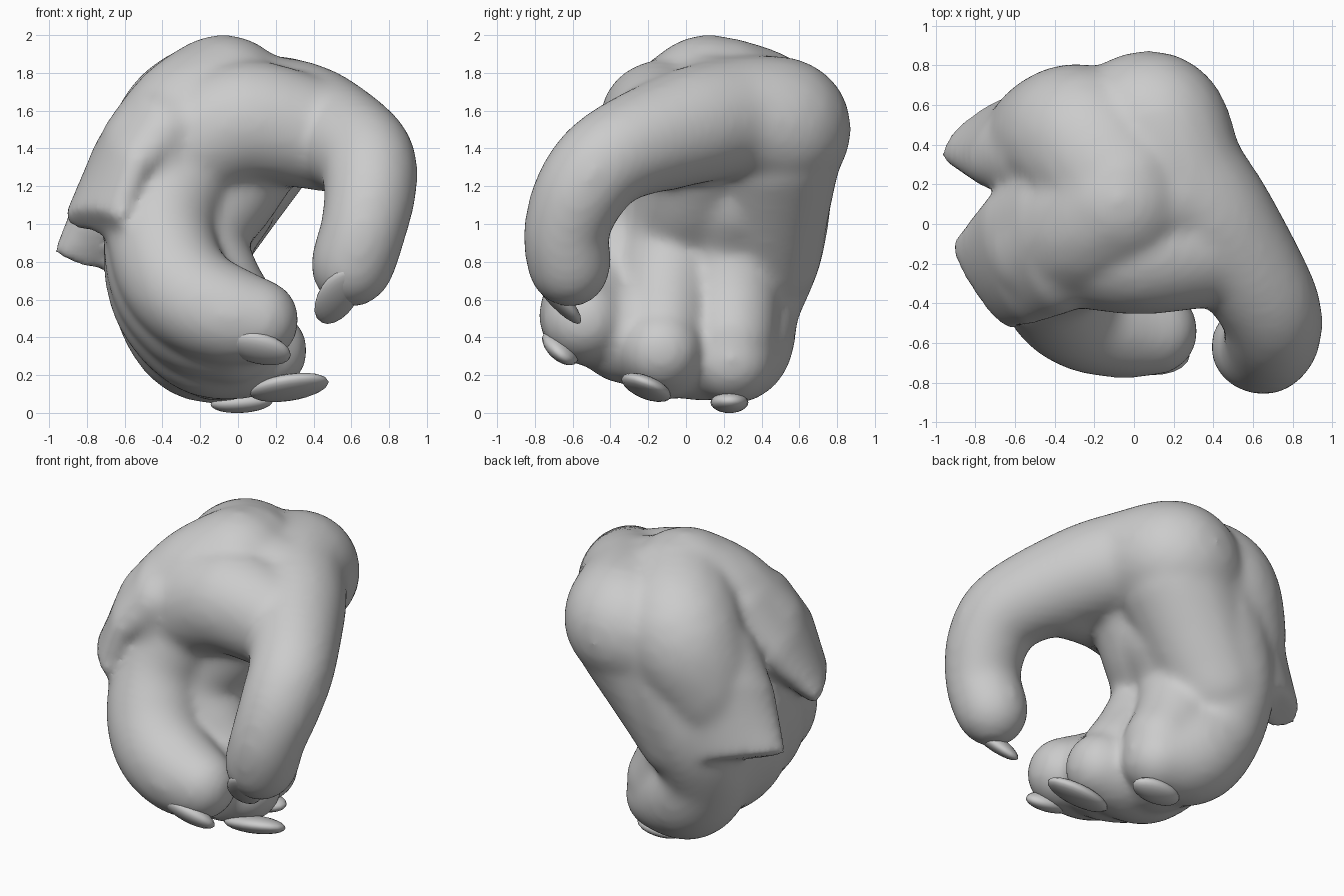
import bpy, bmesh
from math import sin, cos, tau
from mathutils import Vector, Matrix


def link(name, bm):
    mesh = bpy.data.meshes.new(name)
    bm.to_mesh(mesh)
    bm.free()
    ob = bpy.data.objects.new(name, mesh)
    bpy.context.collection.objects.link(ob)
    return ob


def limb(bm, pts, steps=6):
    # chain of balls along a smooth path; each point is x, y, z, radius
    p = [Vector(q) for q in pts]
    p = [p[0]] + p + [p[-1]]
    for i in range(1, len(p) - 2):
        a, b, c, d = p[i - 1:i + 3]
        for k in range(steps + (i == len(p) - 3)):
            t = k / steps
            q = 0.5 * (2 * b + (c - a) * t + (2 * a - 5 * b + 4 * c - d) * t * t
                       + (3 * b - a - 3 * c + d) * t ** 3)
            bmesh.ops.create_icosphere(bm, subdivisions=3, radius=q[3],
                                       matrix=Matrix.Translation(q[:3]))


def flap(bm, stations, n=24):
    # lofted flattened tube; each station is centre, half-width vector, half thickness
    rings = []
    axis = Vector(stations[-1][0]) - Vector(stations[0][0])
    for c, w, t in stations:
        w = Vector(w)
        nrm = axis.cross(w).normalized() * t
        rings.append([bm.verts.new(Vector(c) + w * cos(tau * k / n) + nrm * sin(tau * k / n))
                      for k in range(n)])
    faces = [bm.faces.new((r[k], r[(k + 1) % n], s[(k + 1) % n], s[k]))
             for r, s in zip(rings, rings[1:]) for k in range(n)]
    faces += [bm.faces.new(rings[0][::-1]), bm.faces.new(rings[-1])]
    bmesh.ops.recalc_face_normals(bm, faces=faces)


hand = bmesh.new()
# palm: front lobe, rear lobe, web, heel and inner pads
limb(hand, [(-0.08, 0.12, 1.62, 0.385), (-0.24, 0.0, 1.53, 0.37), (-0.42, -0.12, 1.36, 0.33)])
limb(hand, [(-0.08, 0.2, 1.6, 0.39), (-0.26, 0.42, 1.5, 0.385), (-0.42, 0.42, 1.25, 0.33),
            (-0.5, 0.42, 1.0, 0.23)])
limb(hand, [(-0.25, -0.1, 1.42, 0.33), (0.05, -0.13, 1.54, 0.33), (0.46, -0.12, 1.46, 0.29)])
limb(hand, [(-0.1, 0.1, 1.58, 0.38), (0.22, 0.15, 1.55, 0.33)])
limb(hand, [(0.04, 0.46, 1.4, 0.37), (-0.13, 0.43, 1.12, 0.34), (-0.3, 0.4, 0.85, 0.32)])
limb(hand, [(0.05, 0.1, 1.45, 0.34), (-0.08, 0.05, 1.2, 0.31), (-0.23, -0.05, 0.94, 0.28),
            (-0.13, -0.1, 0.68, 0.26), (0.02, -0.12, 0.47, 0.24)])
limb(hand, [(-0.1, 0.25, 1.15, 0.32), (-0.2, 0.22, 0.9, 0.28), (-0.14, 0.24, 0.62, 0.26),
            (-0.02, 0.24, 0.4, 0.24)])
# thumb with its rear joint
limb(hand, [(0.0, 0.48, 1.47, 0.37), (0.11, 0.49, 1.52, 0.37), (0.24, 0.26, 1.56, 0.325),
            (0.42, 0.0, 1.51, 0.31), (0.66, -0.37, 1.37, 0.265), (0.7, -0.54, 1.2, 0.25),
            (0.665, -0.63, 0.98, 0.23), (0.61, -0.62, 0.8, 0.225), (0.59, -0.61, 0.75, 0.19)])
# front, middle and back fingers, with fillers that soften the grooves between them
fingers = [
    [(-0.25, -0.05, 1.42, 0.33), (-0.4, -0.22, 1.05, 0.29), (-0.37, -0.36, 0.78, 0.29),
     (-0.25, -0.46, 0.61, 0.285), (-0.07, -0.51, 0.52, 0.27), (0.1, -0.54, 0.49, 0.225)],
    [(-0.25, 0.1, 1.35, 0.33), (-0.42, 0.0, 0.95, 0.29), (-0.39, -0.05, 0.62, 0.29),
     (-0.2, -0.1, 0.39, 0.29), (0.0, -0.12, 0.33, 0.26), (0.15, -0.13, 0.33, 0.22)],
    [(-0.15, 0.43, 1.35, 0.36), (-0.27, 0.43, 1.1, 0.34), (-0.37, 0.41, 0.85, 0.31),
     (-0.37, 0.32, 0.58, 0.29), (-0.22, 0.27, 0.37, 0.3), (0.0, 0.24, 0.28, 0.23)],
]
for f in fingers:
    limb(hand, f)
for f, g in zip(fingers, fingers[1:]):
    limb(hand, [(Vector(a) + Vector(b)) / 2 + Vector((0, 0, 0, 0.01)) for a, b in zip(f[:5], g[:5])])
# two flaps at the wrist
flap(hand, [((-0.1, 0.08, 1.62), (0.05, -0.38, 0), 0.3), ((-0.4, -0.06, 1.51), (0.07, -0.39, 0), 0.26),
            ((-0.62, -0.18, 1.31), (0.1, -0.33, 0), 0.17), ((-0.77, -0.31, 1.01), (0.15, -0.22, 0), 0.09)])
flap(hand, [((-0.12, 0.35, 1.55), (-0.2, -0.35, 0), 0.3), ((-0.38, 0.42, 1.42), (-0.23, -0.28, 0), 0.28),
            ((-0.56, 0.44, 1.18), (-0.24, -0.23, 0), 0.22), ((-0.74, 0.48, 0.8), (-0.24, -0.15, 0.04), 0.12)])
body = link("hand", hand)
rm = body.modifiers.new("merge", 'REMESH')
rm.mode = 'VOXEL'
rm.voxel_size = 0.025
rm.use_smooth_shade = True
sm = body.modifiers.new("soften", 'SMOOTH')
sm.factor = 0.5
sm.iterations = 20

# nails: centre, long half-vector, wide half-vector, half thickness
nails = {
    "front_finger_nail": ((0.1, -0.665, 0.345), (0.18, 0, -0.04), (0, -0.09, 0.07), 0.06),
    "middle_finger_nail": ((0.27, -0.21, 0.135), (0.21, 0, 0.03), (0, 0.13, -0.05), 0.055),
    "back_finger_nail": ((0.02, 0.23, 0.055), (0.165, 0, 0.01), (0, 0.1, 0), 0.055),
    "thumb_nail": ((0.53, -0.69, 0.62), (-0.06, 0.13, -0.145), (0.11, 0.02, 0.0), 0.05),
}
for name, (c, l, w, t) in nails.items():
    l, w = Vector(l), Vector(w)
    n = l.cross(w).normalized() * t
    m = Matrix((l, w, n)).transposed().to_4x4()
    bm = bmesh.new()
    bmesh.ops.create_uvsphere(bm, u_segments=20, v_segments=12, radius=1,
                              matrix=Matrix.Translation(c) @ m)
    bmesh.ops.recalc_face_normals(bm, faces=bm.faces[:])
    for f in bm.faces:
        f.smooth = True
    link(name, bm)
